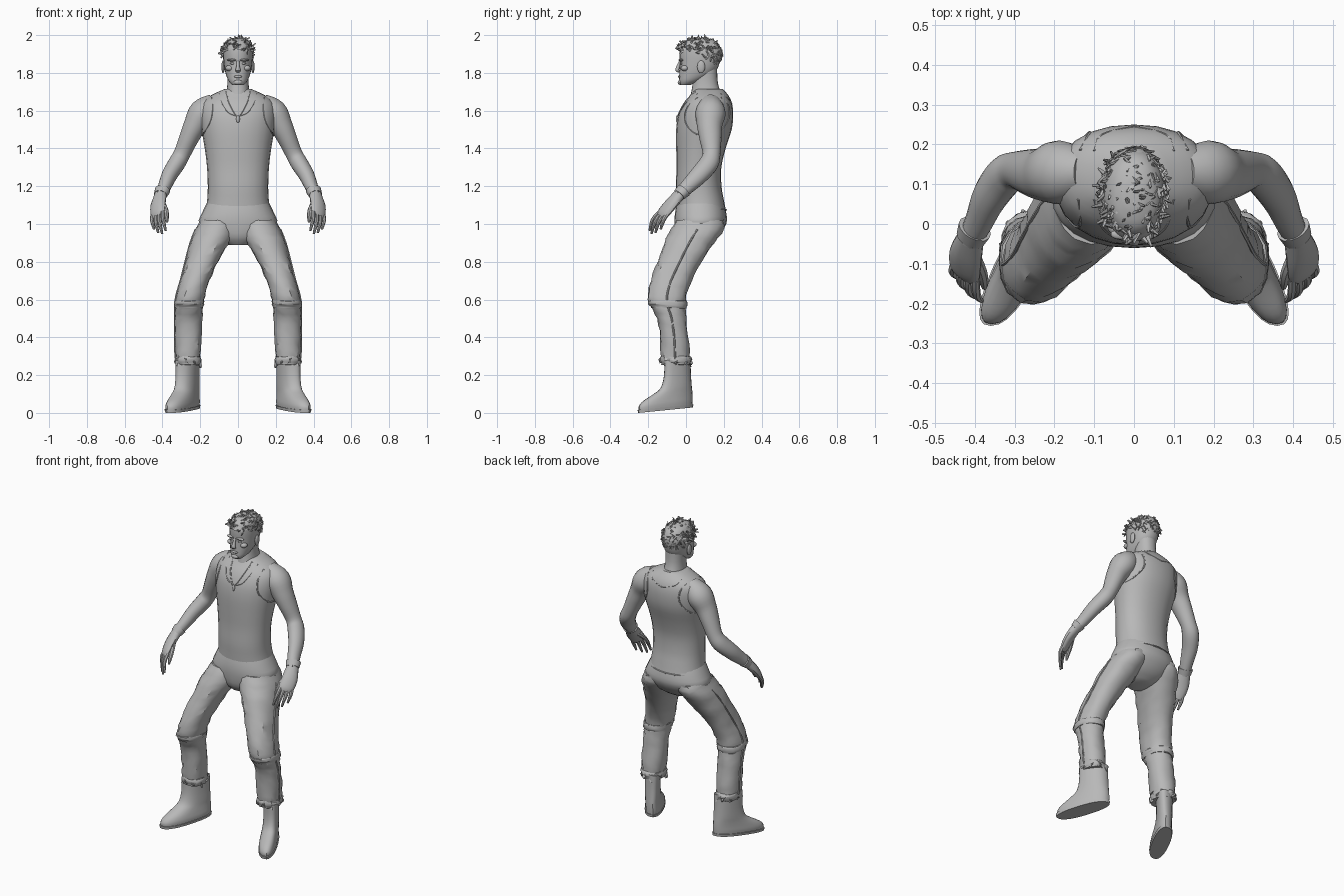
import bpy, bmesh, math, random
from mathutils import Vector, Matrix
from mathutils.bvhtree import BVHTree

random.seed(4)
if "Cube" in bpy.data.objects:
    bpy.data.objects.remove(bpy.data.objects["Cube"], do_unlink=True)

grey = bpy.data.materials.new("plain grey")
grey.use_nodes = True
tone = (0.48, 0.48, 0.48, 1)
grey.diffuse_color = tone
grey.node_tree.nodes["Principled BSDF"].inputs["Base Color"].default_value = tone
built = []


def finish(name, bm):
    """Turn a bmesh into a named object."""
    bmesh.ops.recalc_face_normals(bm, faces=bm.faces)
    mesh = bpy.data.meshes.new(name)
    bm.to_mesh(mesh)
    mesh.materials.append(grey)
    obj = bpy.data.objects.new(name, mesh)
    bpy.context.collection.objects.link(obj)
    built.append(obj)
    return obj


def place(name, bm, paired):
    """Build once, or as a left and a mirrored right part."""
    if not paired:
        return finish(name, bm)
    finish("left_" + name, bm)
    bmesh.ops.scale(bm, vec=(-1, 1, 1), verts=bm.verts)
    finish("right_" + name, bm)


def spline(rows, steps):
    """Catmull-Rom interpolation of equal-length rows."""
    out = []
    for i in range(len(rows) - 1):
        quad = zip(rows[max(i - 1, 0)], rows[i], rows[i + 1], rows[min(i + 2, len(rows) - 1)])
        quad = list(quad)
        for k in range(steps):
            t = k / steps
            out.append([b + t * (c - a) / 2 + t * t * (a - 2.5 * b + 2 * c - d / 2)
                        + t ** 3 * (1.5 * (b - c) + (d - a) / 2) for a, b, c, d in quad])
    return out + [list(rows[-1])]


def ring(centre, u, v, sides, power=2):
    def bend(w):
        return math.copysign(abs(w) ** (2 / power), w)
    turns = [math.tau * k / sides for k in range(sides)]
    return [centre + u * bend(math.cos(a)) + v * bend(math.sin(a)) for a in turns]


def skin(name, rings, paired=False, jitter=0, shear=None):
    """Join rings of points into a closed skin."""
    bm = bmesh.new()
    loops = [[bm.verts.new(p) for p in r] for r in rings]
    n = len(rings[0])
    for a, b in zip(loops, loops[1:]):
        for k in range(n):
            bm.faces.new((a[k], a[(k + 1) % n], b[(k + 1) % n], b[k]))
    bm.faces.new(loops[0])
    bm.faces.new(loops[-1])
    for v in bm.verts:
        v.co += Vector([random.uniform(-jitter, jitter) for _ in range(3)])
        if shear:
            v.co = shear(v.co)
    return place(name, bm, paired)


def level(name, rows, steps=3, sides=24, power=2.2, **more):
    """Stack level rings; rows hold z, x low, x high, y front, y back."""
    rings = [ring(Vector(((a + b) / 2, (f + k) / 2, z)), Vector(((b - a) / 2, 0, 0)),
                  Vector((0, (k - f) / 2, 0)), sides, power)
             for z, a, b, f, k in spline(rows, steps)]
    return skin(name, rings, **more)


def body(name, rows, **more):
    """Level rings centred on x; rows hold z, half width, y front, y back."""
    return level(name, [(z, -w, w, f, k) for z, w, f, k in rows], **more)


def tube(name, rows, wide=(1, 0, 0), steps=3, sides=14, paired=True):
    """Sweep an ellipse along a path; rows hold x, y, z and two radii."""
    rows = spline(rows, steps)
    pts = [Vector(r[:3]) for r in rows]
    rings = []
    for i, r in enumerate(rows):
        t = pts[min(i + 1, len(pts) - 1)] - pts[max(i - 1, 0)]
        v = t.cross(Vector(wide)).normalized()
        u = v.cross(t).normalized()
        rings.append(ring(pts[i], u * r[3], v * r[4], sides))
    return skin(name, rings, paired)


def cord(name, pts, r, wide=(0, 1, 0), paired=True):
    return tube(name, [(*p, r, r) for p in pts], wide, 4, 6, paired)


def blob(name, at, size, paired=False):
    bm = bmesh.new()
    bmesh.ops.create_uvsphere(bm, u_segments=14, v_segments=8, radius=1,
                              matrix=Matrix.Translation(at) @ Matrix.Diagonal((*size, 1)))
    return place(name, bm, paired)


def tuft(bm, base, aim, r):
    """One chunky tapered lock."""
    u = aim.orthogonal().normalized() * r
    v = aim.cross(u).normalized() * r * 0.5
    tip = base + aim
    a = [bm.verts.new(p) for p in ring(base, u, v, 4)]
    b = [bm.verts.new(p) for p in ring(tip, u * 0.45, v * 0.4, 4)]
    for k in range(4):
        bm.faces.new((a[k], a[k - 1], b[k - 1], b[k]))
    bm.faces.new(b)


# Torso in a sleeveless top, neck and seat of the trousers
torso = body("sleeveless_top", [
    (1.07, .172, -.05, .212), (1.13, .163, -.052, .2), (1.2, .16, -.054, .188),
    (1.3, .164, -.05, .187), (1.4, .176, -.052, .21), (1.5, .193, -.052, .242),
    (1.58, .2, -.04, .25), (1.64, .19, -.012, .243), (1.68, .145, .02, .225),
    (1.715, .07, .045, .195)])
body("neck", [(1.66, .068, .02, .2), (1.74, .056, .035, .17), (1.82, .056, .04, .165)])
body("trouser_seat", [
    (.89, .06, -.02, .1), (.93, .14, -.05, .165), (1, .207, -.06, .213),
    (1.06, .19, -.058, .213), (1.12, .16, -.045, .195)])

# Shirt edges and necklace laid on the torso
surface = BVHTree.FromObject(torso, bpy.context.evaluated_depsgraph_get())


def lay(x, z, front=True):
    s = -1 if front else 1
    hit = surface.ray_cast(Vector((x, s, z)), Vector((0, -s, 0)))[0]
    return hit if hit else Vector((x, .1, z))


cord("armhole_edge", [lay(.14, 1.67), lay(.135, 1.62), lay(.145, 1.55), lay(.175, 1.49),
                      (.19, .09, 1.47), lay(.16, 1.49, False), lay(.115, 1.56, False),
                      lay(.115, 1.63, False), lay(.135, 1.67, False)], .004)
cord("front_neckline", [lay(.1, 1.69), lay(.085, 1.64), lay(.05, 1.59), lay(0, 1.57)], .003)
cord("back_neckline", [lay(.1, 1.69, False), lay(.08, 1.66, False), lay(0, 1.635, False)], .003)
cord("necklace", [lay(.065, 1.7), lay(.05, 1.65), lay(.02, 1.59), lay(0, 1.565)], .004)
blob("pendant", lay(0, 1.555), (.01, .008, .02))
cord("shirt_hem", [(.172 * math.sin(a), .081 - .131 * math.cos(a), 1.075)
                   for a in [math.pi * k / 8 for k in range(9)]], .005, (0, 0, 1))

# Head and face
body("head", [
    (1.735, .028, -.03, .02), (1.755, .048, -.036, .07), (1.785, .062, -.036, .13),
    (1.82, .071, -.034, .165), (1.86, .076, -.033, .18), (1.9, .078, -.035, .188),
    (1.94, .074, -.03, .18), (1.97, .055, -.005, .155), (1.985, .025, .04, .11)])
tube("nose", [(0, -.03, 1.865, .007, .006), (0, -.041, 1.835, .009, .009),
              (0, -.046, 1.815, .014, .01), (0, -.034, 1.805, .01, .005)], paired=False)
blob("lips", (0, -.034, 1.78), (.022, .008, .007))
blob("chin", (0, -.03, 1.75), (.024, .014, .014))
blob("brow", (.032, -.026, 1.868), (.027, .013, .007), True)
blob("eye", (.03, -.024, 1.85), (.012, .008, .006), True)
blob("cheek", (.045, -.006, 1.825), (.022, .022, .016), True)
blob("ear", (.079, .08, 1.832), (.009, .021, .034), True)

# Cropped hair: a scalp cap with short locks
crown = Vector((0, .073, 1.9))
size = Vector((.083, .12, .083))


def hairline(p):
    return p.z > 1.918 - .65 * max(0, p.y - .03)


cap = bmesh.new()
bmesh.ops.create_icosphere(cap, subdivisions=4, radius=1,
                           matrix=Matrix.Translation(crown) @ Matrix.Diagonal((*size, 1)))
bmesh.ops.delete(cap, geom=[v for v in cap.verts if not hairline(v.co)], context='VERTS')
finish("hair_cap", cap)
locks = bmesh.new()
for _ in range(420):
    d = Vector([random.gauss(0, 1) for _ in range(3)]).normalized()
    p = crown + d * size
    if hairline(p):
        swirl = Vector([random.uniform(-1, 1) for _ in range(3)]).cross(d)
        aim = (d * .35 + swirl + Vector((0, -.3, 0))).normalized() * random.uniform(.02, .034)
        tuft(locks, p - d * .004, aim, .009)
finish("hair_locks", locks)

# Arms and gloved hands
tube("arm", [
    (.12, .13, 1.64, .055, .055), (.185, .13, 1.59, .08, .075), (.228, .125, 1.52, .067, .062),
    (.262, .13, 1.45, .058, .052), (.297, .135, 1.37, .047, .045),
    (.325, .12, 1.32, .052, .046), (.362, .07, 1.26, .049, .042),
    (.388, .01, 1.2, .04, .035), (.412, -.04, 1.15, .031, .029)], (0, 1, 0), 4, 18)
across = Vector((.72, .62, -.1))
tube("glove_cuff", [(.4, -.012, 1.178, .044, .038), (.411, -.036, 1.154, .038, .032)], across)
tube("palm", [(.41, -.035, 1.155, .035, .029), (.423, -.08, 1.105, .046, .025),
              (.425, -.118, 1.06, .045, .02), (.423, -.132, 1.04, .036, .013)], across)
for i, finger in enumerate(("index", "middle", "ring", "little")):
    off = across * (i - 1.5) * .023
    base = Vector((.424, -.118, 1.06)) + off
    reach = (.95, 1.08, 1, .8)[i]
    knuckle = base + off * .2 + Vector((.002, -.034, -.045)) * reach
    tip = knuckle + Vector((-.014, -.018, -.06)) * reach
    tube(finger + "_finger", [(*base, .012, .012), (*knuckle, .011, .011), (*tip, .006, .006)],
         across, sides=8)
tube("thumb", [(.403, -.075, 1.115, .016, .016), (.383, -.12, 1.075, .014, .013),
               (.377, -.15, 1.035, .011, .01), (.376, -.16, 1.01, .006, .006)], sides=8)

# Trouser legs with creases, knee fold and ragged cuff
leg = [
    (1.02, .02, .2, -.05, .2), (.97, .012, .226, -.08, .2), (.9, .045, .253, -.115, .15),
    (.8, .105, .28, -.15, .085), (.7, .15, .305, -.188, .03), (.62, .175, .328, -.202, .002),
    (.56, .185, .334, -.185, -.004), (.5, .19, .335, -.152, .0), (.4, .192, .335, -.137, .012),
    (.3, .198, .332, -.135, .02), (.255, .203, .324, -.126, .024)]
level("trouser_leg", leg, sides=16, paired=True, jitter=.004)
cord("outer_seam", [(o, (f + k) / 2, z) for z, _, o, f, k in leg[1:]], .005)
level("knee_fold", [(.595, .18, .334, -.2, .004), (.575, .18, .339, -.198, .005),
                    (.555, .184, .335, -.183, .002)], sides=16, paired=True, jitter=.003)
level("trouser_cuff", [(.3, .198, .33, -.132, .022), (.28, .192, .335, -.138, .03),
                       (.255, .2, .328, -.13, .025)], sides=16, paired=True, jitter=.004)
flaps = bmesh.new()
for a in range(0, 360, 40):
    out = Vector((math.cos(math.radians(a)), math.sin(math.radians(a)), 0))
    tuft(flaps, Vector((.264, -.054, .27)) + out * Vector((.06, .075, 0)),
         out * .014 + Vector((0, 0, random.uniform(-.03, .022))), .018)
place("cuff_flaps", flaps, True)


# Boots, toes turned out and heels a little raised
def turn_out(p):
    return Vector((p.x - .45 * (p.y + .05), p.y, p.z + .1 * (p.y + .25)))


level("boot", [
    (.012, .212, .322, -.25, .034), (.035, .21, .324, -.25, .035), (.06, .213, .322, -.228, .035),
    (.09, .217, .32, -.175, .033), (.12, .218, .32, -.135, .03), (.18, .218, .32, -.117, .026),
    (.26, .214, .322, -.115, .024)], power=2.4, paired=True, shear=turn_out)
level("boot_sole", [(0, .21, .325, -.254, .037), (.016, .207, .328, -.256, .039)],
      steps=1, power=2.4, paired=True, shear=turn_out)

# Smooth shading with crisp creases
for obj in bpy.context.selected_objects:
    obj.select_set(False)
for obj in built:
    obj.select_set(True)
bpy.context.view_layer.objects.active = built[0]
bpy.ops.object.shade_smooth_by_angle(angle=math.radians(35))
